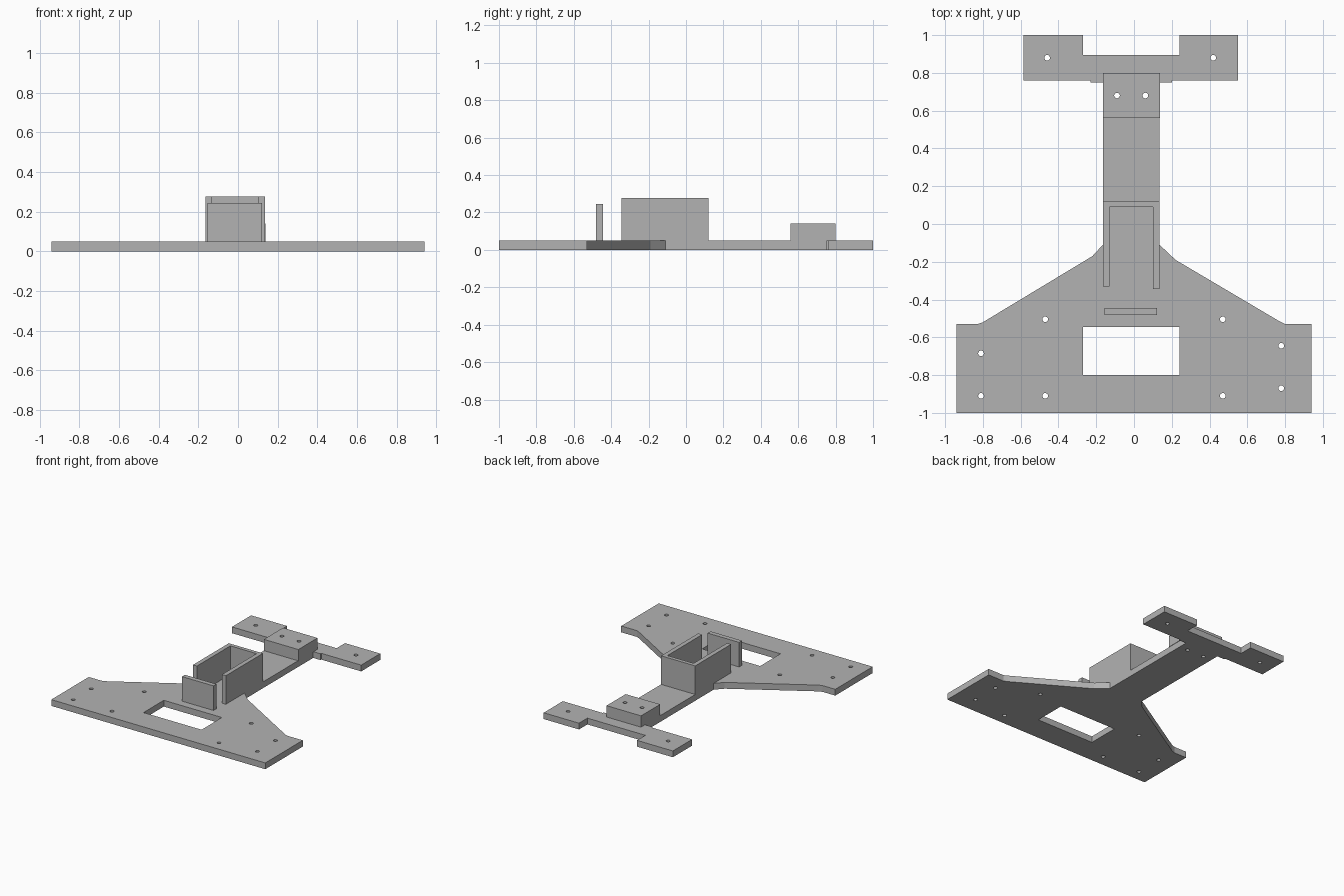
import bpy
import bmesh
import math

cube = bpy.data.objects.get("Cube")
if cube:
    bpy.data.objects.remove(cube, do_unlink=True)

grey = bpy.data.materials.new("plain grey")
grey.use_nodes = True
colour = (0.45, 0.45, 0.45, 1)
grey.diffuse_color = colour
grey.node_tree.nodes["Principled BSDF"].inputs["Base Color"].default_value = colour


def rect(x0, x1, y0, y1):
    return [(x0, y0), (x1, y0), (x1, y1), (x0, y1)]


def circle(x, y, r=0.015, n=16):
    return [(x + r * math.cos(math.tau * i / n), y + r * math.sin(math.tau * i / n))
            for i in range(n)]


def slab(name, outline, z0, z1, holes=()):
    """Extrude a flat outline, with holes, between two heights."""
    curve = bpy.data.curves.new(name + "_profile", "CURVE")
    curve.dimensions = "2D"
    curve.fill_mode = "BOTH"
    curve.extrude = (z1 - z0) / 2
    for loop in [outline, *holes]:
        spline = curve.splines.new("POLY")
        spline.points.add(len(loop) - 1)
        for point, (x, y) in zip(spline.points, loop):
            point.co = (x, y, 0, 1)
        spline.use_cyclic_u = True
    helper = bpy.data.objects.new(name + "_helper", curve)
    bpy.context.collection.objects.link(helper)
    bpy.context.view_layer.update()
    graph = bpy.context.evaluated_depsgraph_get()
    mesh = bpy.data.meshes.new_from_object(helper.evaluated_get(graph))
    bpy.data.objects.remove(helper, do_unlink=True)
    bpy.data.curves.remove(curve)

    # Weld the caps to the sides and set the final height
    bm = bmesh.new()
    bm.from_mesh(mesh)
    bmesh.ops.remove_doubles(bm, verts=bm.verts, dist=0.0005)
    bmesh.ops.translate(bm, verts=bm.verts, vec=(0, 0, (z0 + z1) / 2))
    bmesh.ops.recalc_face_normals(bm, faces=bm.faces)
    for face in bm.faces:
        face.smooth = False
        face.material_index = 0
    bm.to_mesh(mesh)
    bm.free()
    mesh.name = name
    mesh.materials.clear()
    mesh.materials.append(grey)
    obj = bpy.data.objects.new(name, mesh)
    bpy.context.collection.objects.link(obj)
    return obj


# Base plate: wide front, tapered shoulders, beam and rear crossbar
TOP = 0.05
base_outline = [
    (-0.94, -1), (0.94, -1), (0.94, -0.53), (0.8, -0.53), (0.77, -0.515),
    (0.22, -0.19), (0.135, -0.11), (0.135, 0.75), (0.2, 0.75), (0.2, 0.76),
    (0.55, 0.76), (0.55, 1), (0.24, 1), (0.24, 0.895), (-0.27, 0.895),
    (-0.27, 1), (-0.585, 1), (-0.585, 0.76), (-0.23, 0.76), (-0.23, 0.75),
    (-0.165, 0.75), (-0.165, -0.11), (-0.22, -0.17), (-0.8, -0.52),
    (-0.83, -0.53), (-0.94, -0.53),
]
block_holes = [circle(x, 0.68) for x in (-0.09, 0.06)]
plate_holes = [circle(x, y) for x in (-0.47, 0.47) for y in (-0.91, -0.505)]
plate_holes += [circle(-0.81, y) for y in (-0.91, -0.685)]
plate_holes += [circle(0.78, y) for y in (-0.87, -0.645)]
plate_holes += [circle(x, 0.88) for x in (-0.46, 0.42)]
window = rect(-0.27, 0.24, -0.8, -0.545)
slab("base_plate", base_outline, 0, TOP, [window] + plate_holes + block_holes)

# Three-sided holder, open at the front and top
holder_outline = [
    (-0.165, -0.33), (-0.13, -0.33), (-0.13, 0.09), (0.1, 0.09),
    (0.1, -0.345), (0.135, -0.345), (0.135, 0.12), (-0.165, 0.12),
]
slab("holder_walls", holder_outline, TOP, 0.277)

# Upright stop in front of the holder
slab("front_stop", rect(-0.155, 0.122, -0.482, -0.445), TOP, 0.245)

# Raised block with two bolt holes at the end of the beam
slab("rear_block", rect(-0.165, 0.138, 0.56, 0.8), TOP, 0.14, block_holes)
